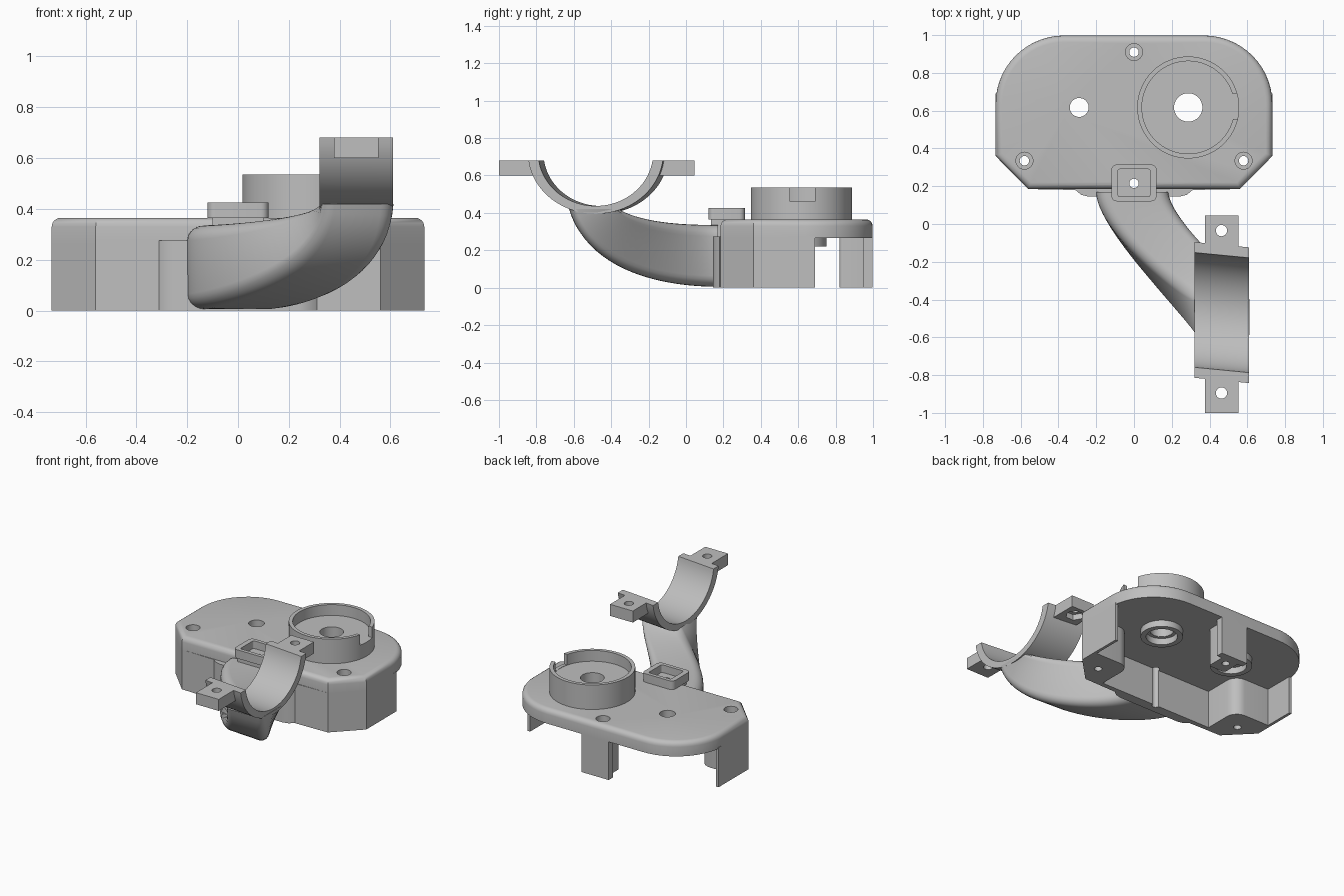
import bpy, bmesh
from math import cos, sin, pi, asin
from mathutils import Vector

if "Cube" in bpy.data.objects:
    bpy.data.objects.remove(bpy.data.objects["Cube"])

grey = bpy.data.materials.new("plain_grey")
grey.use_nodes = True
grey.diffuse_color = (0.52, 0.52, 0.52, 1)
grey.node_tree.nodes["Principled BSDF"].inputs["Base Color"].default_value = (0.52, 0.52, 0.52, 1)


def finish(name, bm):
    bmesh.ops.recalc_face_normals(bm, faces=bm.faces)
    mesh = bpy.data.meshes.new(name)
    bm.to_mesh(mesh)
    bm.free()
    mesh.materials.append(grey)
    obj = bpy.data.objects.new(name, mesh)
    bpy.context.collection.objects.link(obj)
    return obj


def extrude(name, loop, vec, bevel=0):
    """Extrude a closed 3D loop, optionally rounding the far rim."""
    bm = bmesh.new()
    base = bm.faces.new([bm.verts.new(p) for p in loop])
    new = bmesh.ops.extrude_face_region(bm, geom=[base], use_keep_orig=True)["geom"]
    bmesh.ops.translate(bm, vec=vec, verts=[g for g in new if isinstance(g, bmesh.types.BMVert)])
    if bevel:
        cap = [g for g in new if isinstance(g, bmesh.types.BMFace)][0]
        bmesh.ops.recalc_face_normals(bm, faces=bm.faces)
        bmesh.ops.bevel(bm, geom=list(cap.edges), offset=bevel, segments=4, profile=0.5,
                        affect='EDGES', clamp_overlap=True)
    return finish(name, bm)


def prism(name, pts, z0, z1, bevel=0):
    return extrude(name, [(x, y, z0) for x, y in pts], (0, 0, z1 - z0), bevel)


def arc(cx, cy, r, a0, a1, n):
    return [(cx + r * cos(a0 + (a1 - a0) * i / n), cy + r * sin(a0 + (a1 - a0) * i / n))
            for i in range(n + 1)]


def circle(cx, cy, r, n=48):
    return arc(cx, cy, r, 0, 2 * pi, n)[:n]


def rect(x0, x1, y0, y1, r=0):
    if not r:
        return [(x0, y0), (x1, y0), (x1, y1), (x0, y1)]
    corners = [(x1 - r, y1 - r), (x0 + r, y1 - r), (x0 + r, y0 + r), (x1 - r, y0 + r)]
    return [p for i, c in enumerate(corners) for p in arc(*c, r, i * pi / 2, (i + 1) * pi / 2, 5)]


def mirror(pts):
    return [(-x, y) for x, y in reversed(pts)]


def cut(obj, pts, z0, z1):
    """Subtract a vertical prism and remove the cutter."""
    cutter = prism("cutter", pts, z0, z1)
    cutter.hide_render = True
    mod = obj.modifiers.new("cut", 'BOOLEAN')
    mod.operation, mod.solver, mod.object = 'DIFFERENCE', 'EXACT', cutter
    bpy.context.view_layer.objects.active = obj
    bpy.ops.object.modifier_apply(modifier=mod.name)
    bpy.data.objects.remove(cutter)


def lathe(name, profile, cx, cy, n=64):
    bm = bmesh.new()
    rings = [[bm.verts.new((x, y, z)) for x, y in circle(cx, cy, r, n)] for r, z in profile]
    for a, b in zip(rings, rings[1:] + rings[:1]):
        for i in range(n):
            j = (i + 1) % n
            bm.faces.new((a[i], a[j], b[j], b[i]))
    return finish(name, bm)


# Shared layout
chamfer = [(.733, .36), (.56, .185)]
screws = [(-.58, .335), (.58, .335), (0, .91)]
drive, idler = (.287, .617), (-.29, .617)
parts = []

# Cover plate
side = arc(.37, .635, .363, pi / 2, 0, 14) + chamfer
plate = prism("cover_plate", side + mirror(side), .265, .365, .035)
cut(plate, circle(*drive, .08), .2, .5)
cut(plate, circle(*idler, .05), .2, .5)
for s in screws:
    cut(plate, circle(*s, .045, 32), .3, .5)
parts.append(plate)

# Thin skirt: solid rounded blocks at the screw corners, bulge at the front centre
outer = [(.733, .69)] + chamfer + [(.31, .18), (.28, .155), (.24, .145)]
inner = [(.44, .215)] + arc(.52, .4, .08, pi, pi / 2, 6) + [(.713, .48), (.713, .69)]
skirt = prism("skirt_wall", outer + mirror(outer) + mirror(inner) + inner, 0, .275)
parts.append(skirt)

# Back leg
leg = prism("back_post", rect(-.065, .065, .82, .97, .02), 0, .27)
parts += [leg, prism("back_tab", rect(-.105, .105, .95, .998), 0, .27)]

# Screw holes through all layers
for s in screws:
    for target in (plate, leg if s[0] == 0 else skirt):
        cut(target, circle(*s, .025, 24), -.1, .5)

# Rings under the two shaft holes
for name, c in (("drive_ring", drive), ("idler_ring", idler)):
    parts.append(lathe(name, [(.1, .22), (.135, .22), (.135, .27), (.1, .27)], *c))

# Raised bearing cup with a notch in its rim
cup = lathe("bearing_cup", [(.075, .265), (.078, .265), (.27, .33), (.27, .535),
                            (.245, .535), (.245, .46), (.075, .46)], *drive, 96)
cut(cup, rect(.48, .65, .555, .69), .462, .6)
parts.append(cup)

# Small rectangular socket with a hole running down through the wall
socket = prism("socket_rim", rect(-.12, .12, .12, .315, .03), .365, .425)
cut(socket, rect(-.085, .085, .145, .29, .01), .33, .5)
base = prism("socket_base", rect(-.1, .1, .135, .3), .27, .372)
for target in (base, plate, skirt):
    cut(target, circle(0, .215, .025, 24), -.1, .5)
parts += [socket, base]


# Curved arm: a rounded section carried along four corner rails
def bezier(p, t):
    a, b, c, d = (Vector(v) for v in p)
    s = 1 - t
    return a * s**3 + b * 3 * s * s * t + c * 3 * s * t * t + d * t**3


rails = [
    [(-.2, .17, .005), (-.2, -.03, .005), (.31, -.54, .09), (.33, -.625, .42)],
    [(.18, .17, .005), (.2, -.02, .005), (.61, -.5, .03), (.612, -.625, .42)],
    [(.18, .17, .335), (.2, .02, .335), (.5, -.2, .34), (.612, -.36, .42)],
    [(-.2, .17, .335), (-.2, -.03, .335), (.2, -.34, .35), (.33, -.37, .42)],
]
bm = bmesh.new()
steps, rings = 24, []
for k in range(steps + 1):
    bl, br, tr, tl = (bezier(r, k / steps) for r in rails)
    rings.append([bm.verts.new(bl.lerp(br, u).lerp(tl.lerp(tr, u), v))
                  for u, v in rect(0, 1, 0, 1, .18)])
for a, b in zip(rings, rings[1:]):
    for i in range(len(a)):
        j = (i + 1) % len(a)
        bm.faces.new((a[i], a[j], b[j], b[i]))
bm.faces.new(rings[0])
bm.faces.new(rings[-1])
parts.append(finish("curved_arm", bm))


# Half-round clamp, slightly skewed along its width
def clamp_arc(ry, rz):
    start = asin(.04 / rz)
    return [(-.455 + ry * y, .72 + rz * z) for y, z in arc(0, 0, 1, -pi + start, -start, 40)]


loop = [(.32, y, z) for y, z in clamp_arc(.362, .325) + clamp_arc(.307, .283)[::-1]]
parts.append(extrude("clamp_saddle", loop, (.29, -.028, 0)))

# Clamp ears with bolt holes; the back one has a nut pocket underneath
for name, y0, y1, hole in (("back_ear", -.145, .045, -.035), ("front_ear", -1.0, -.795, -.895)):
    ear = prism(name, rect(.377, .552, y0, y1), .6, .68)
    cut(ear, circle(.463, hole, .03, 24), .5, .8)
    if hole > -.5:
        cut(ear, circle(.463, hole, .06, 6), .5, .64)
    parts.append(ear)

# Smooth curved faces, keep crisp edges
bpy.ops.object.select_all(action='DESELECT')
for p in parts:
    p.select_set(True)
bpy.context.view_layer.objects.active = parts[0]
bpy.ops.object.shade_smooth_by_angle(angle=pi / 6)
